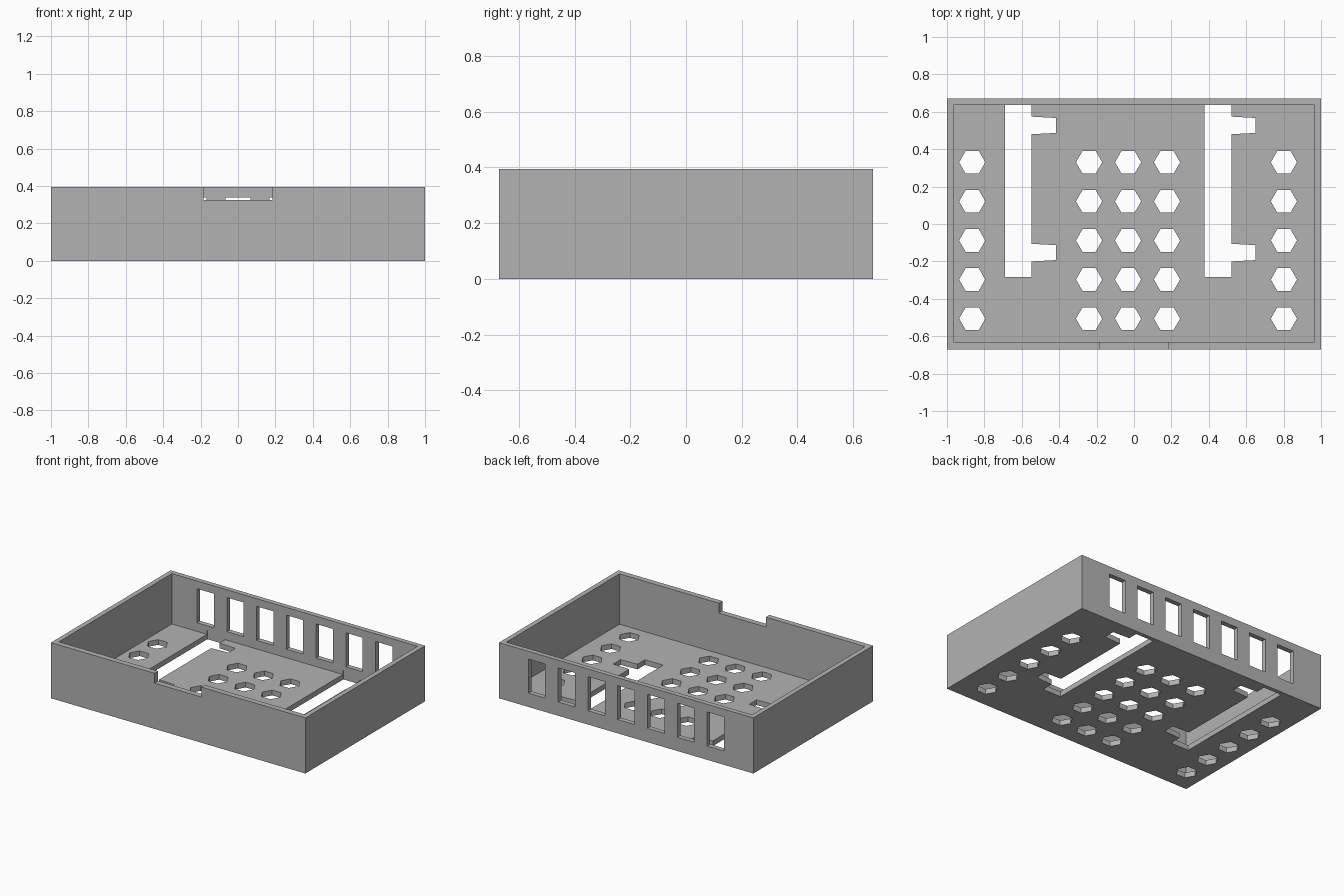
import bpy, bmesh, math

cube = bpy.data.objects.get("Cube")
if cube:
    bpy.data.objects.remove(cube, do_unlink=True)

W, D, H = 1.0, 0.672, 0.395      # half width, half depth, height
WALL, FLOOR = 0.035, 0.037

grey = bpy.data.materials.new("plain grey")
grey.use_nodes = True
colour = (0.45, 0.45, 0.45, 1)
grey.diffuse_color = colour
grey.node_tree.nodes["Principled BSDF"].inputs["Base Color"].default_value = colour


def add_prism(bm, outline, z0, z1):
    """Extrude a counter-clockwise outline between two heights."""
    face = bm.faces.new([bm.verts.new((x, y, z0)) for x, y in outline])
    top = bmesh.ops.extrude_face_region(bm, geom=[face])["geom"]
    for v in top:
        if isinstance(v, bmesh.types.BMVert):
            v.co.z = z1
    bmesh.ops.recalc_face_normals(bm, faces=bm.faces[:])


def rect(x0, x1, y0, y1):
    return [(x0, y0), (x1, y0), (x1, y1), (x0, y1)]


def make_object(name, prisms):
    bm = bmesh.new()
    for outline, z0, z1 in prisms:
        add_prism(bm, outline, z0, z1)
    mesh = bpy.data.meshes.new(name)
    bm.to_mesh(mesh)
    bm.free()
    obj = bpy.data.objects.new(name, mesh)
    bpy.context.collection.objects.link(obj)
    return obj


def cut(target, name, prisms):
    """Subtract a group of separate prisms, then discard the cutter."""
    cutter = make_object(name, prisms)
    cutter.hide_render = True
    mod = target.modifiers.new(name, 'BOOLEAN')
    mod.operation = 'DIFFERENCE'
    mod.solver = 'EXACT'
    mod.object = cutter
    bpy.context.view_layer.update()
    graph = bpy.context.evaluated_depsgraph_get()
    result = bpy.data.meshes.new_from_object(target.evaluated_get(graph))
    target.modifiers.clear()
    target.data = result
    bpy.data.objects.remove(cutter, do_unlink=True)


# Open tray
tray = make_object("open_tray", [(rect(-W, W, -D, D), 0, H)])
cut(tray, "cavity", [(rect(-W + WALL, W - WALL, -D + 0.04, D - WALL), FLOOR, H + 0.1)])

# Notch in the front wall rim
cut(tray, "front_notch", [(rect(-0.185, 0.185, -D - 0.1, -D + 0.1), 0.325, H + 0.1)])

# Row of windows in the back wall
windows = []
for i in range(-3, 4):
    x = i * 0.234
    windows.append((rect(x - 0.066, x + 0.066, D - 0.1, D + 0.1), 0.098, 0.34))
cut(tray, "back_windows", windows)

# Hexagonal vent holes in the floor
hexes = []
for column in (0, 3, 4, 5, 8):
    for row in range(5):
        cx, cy = -0.865 + 0.2083 * column, 0.33 - 0.209 * row
        outline = [(cx + 0.07 * math.cos(a * math.pi / 3),
                    cy + 0.07 * math.sin(a * math.pi / 3)) for a in range(6)]
        hexes.append((outline, -0.1, 0.2))
cut(tray, "hex_vents", hexes)

# Long floor slots with two tapered side tabs each
slots = []
for x in (-0.69, 0.378):
    x1, x2 = x + 0.143, x + 0.272
    outline = [(x, -0.283), (x1, -0.283)]
    for y in (-0.153, 0.527):
        outline += [(x1, y - 0.047), (x2, y - 0.04), (x2, y + 0.04), (x1, y + 0.047)]
    outline += [(x1, 0.643), (x, 0.643)]
    slots.append((outline, -0.1, 0.065))
cut(tray, "floor_slots", slots)

tray.data.materials.clear()
tray.data.materials.append(grey)
for face in tray.data.polygons:
    face.material_index = 0
    face.use_smooth = False
